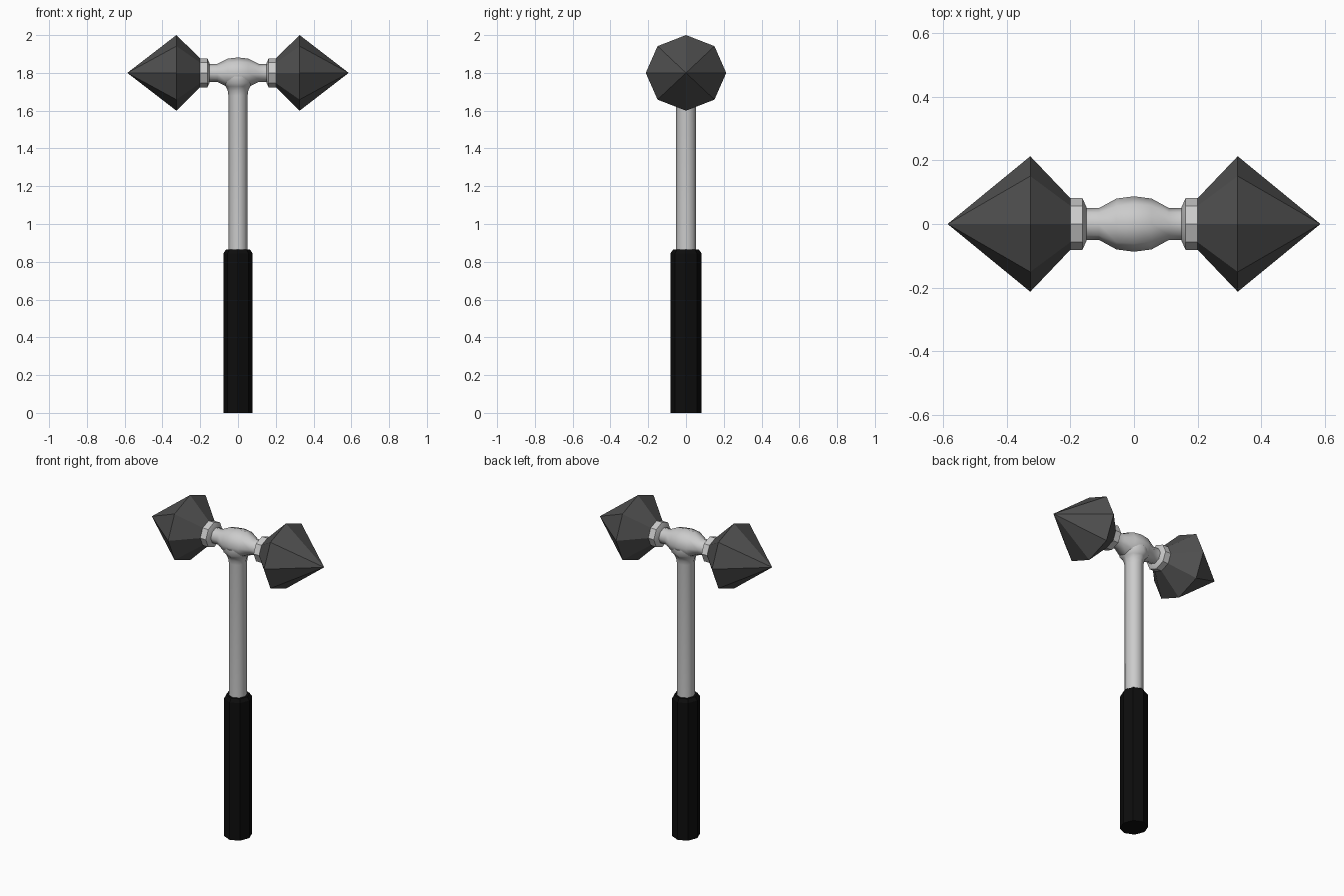
import bpy, bmesh, math

if "Cube" in bpy.data.objects:
    bpy.data.objects.remove(bpy.data.objects["Cube"])

HEAD_Z = 1.8


def lathe(name, profile, axis, scale, centre=(0, 0, 0), smooth=None, mat=None, sides=8):
    """Sweep (position, radius) pairs around the x or z axis, corners lying on the axes."""
    bm = bmesh.new()
    rings = []
    for t, r in profile:
        count = 1 if r == 0 else sides
        ring = []
        for i in range(count):
            a = 2 * math.pi * i / sides
            u, v = r * scale[0] * math.cos(a), r * scale[1] * math.sin(a)
            p = (t, u, v) if axis == 'x' else (u, v, t)
            ring.append(bm.verts.new([p[k] + centre[k] for k in range(3)]))
        rings.append(ring)
    for a, b in zip(rings, rings[1:]):
        for i in range(sides):
            j = (i + 1) % sides
            if len(b) == 1:
                bm.faces.new((a[i], a[j], b[0]))
            else:
                bm.faces.new((a[i], a[j], b[j], b[i]))
    for ring in (rings[0], rings[-1]):
        if len(ring) > 1:
            bm.faces.new(ring)
    bmesh.ops.recalc_face_normals(bm, faces=bm.faces)
    mesh = bpy.data.meshes.new(name)
    bm.to_mesh(mesh)
    bm.free()
    obj = bpy.data.objects.new(name, mesh)
    bpy.context.collection.objects.link(obj)
    if mat:
        mesh.materials.append(mat)
    if smooth:
        bpy.ops.object.select_all(action='DESELECT')
        obj.select_set(True)
        bpy.context.view_layer.objects.active = obj
        bpy.ops.object.shade_smooth_by_angle(angle=math.radians(smooth))
    return obj


def material(name, value):
    m = bpy.data.materials.new(name)
    m.diffuse_color = (value, value, value, 1)
    m.use_nodes = True
    m.node_tree.nodes["Principled BSDF"].inputs["Base Color"].default_value = m.diffuse_color
    return m


dark = material("dark_metal", 0.08)
black = material("black_rubber", 0.004)
UP = (1, 0.94)       # head parts: slightly flattened in z
ROUND = (0.94, 1)    # handle parts: slightly flattened in x
C = (0, 0, HEAD_Z)

# Grip with a chamfered top
lathe("grip", [(0, 0.082), (0.845, 0.082), (0.865, 0.068)], 'z', ROUND, smooth=30, mat=black)

# Metal shaft flaring into the hub
lathe("shaft", [(0.84, 0.054), (1.68, 0.054), (1.705, 0.058), (1.728, 0.068),
                (1.745, 0.085), (1.78, 0.085)], 'z', ROUND, smooth=50)

# Hub swelling in the middle
half = [(0.155, 0.05), (0.11, 0.05), (0.055, 0.08)]
hub = [(-x, r) for x, r in half] + [(0, 0.087)] + half[::-1]
lathe("hub", hub, 'x', UP, C, smooth=50)

# Collars and pointed striking heads on both ends
for side, s in (("left", -1), ("right", 1)):
    lathe(side + "_collar", [(s * 0.15, 0.054), (s * 0.162, 0.081), (s * 0.202, 0.081)],
          'x', UP, C, smooth=30)
    lathe(side + "_head", [(s * 0.2, 0.081), (s * 0.326, 0.213), (s * 0.586, 0)],
          'x', UP, C, mat=dark)
